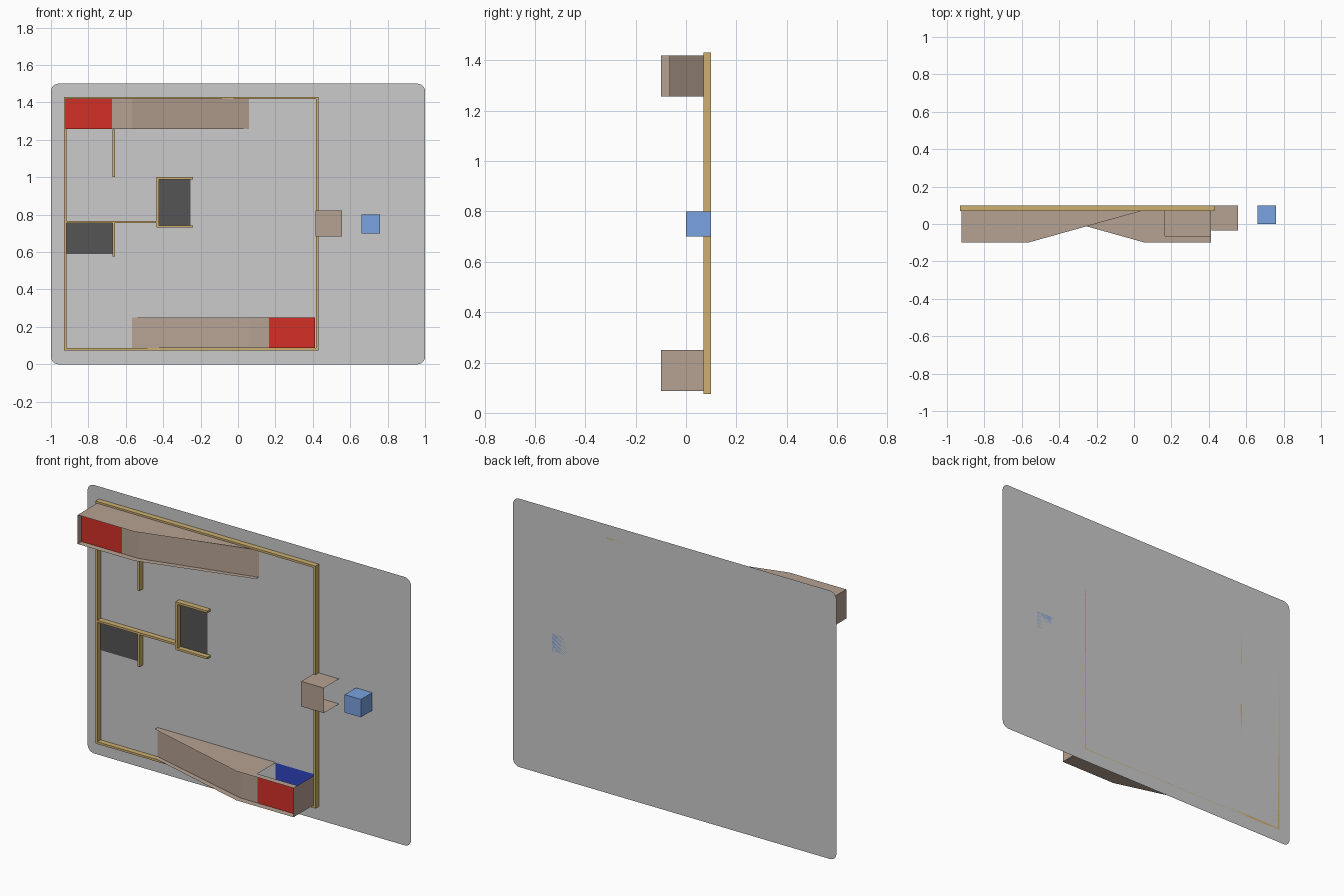
import bpy, math
from mathutils import Vector

if "Cube" in bpy.data.objects:
    bpy.data.objects.remove(bpy.data.objects["Cube"])


def mat(name, r, g, b):
    m = bpy.data.materials.new(name)
    m.diffuse_color = (r, g, b, 1)
    m.use_nodes = True
    m.node_tree.nodes["Principled BSDF"].inputs["Base Color"].default_value = m.diffuse_color
    return m


WOOD = mat("wood", 0.62, 0.44, 0.17)
CARD = mat("card", 0.47, 0.36, 0.29)
RED = mat("red", 0.65, 0.03, 0.02)
BLUE_PANEL = mat("deep_blue", 0.03, 0.06, 0.55)
BLUE = mat("light_blue", 0.19, 0.36, 0.75)
DARK = mat("dark_grey", 0.09, 0.09, 0.09)


def mesh(name, verts, faces, material=None):
    me = bpy.data.meshes.new(name)
    me.from_pydata(verts, [], faces)
    me.update()
    ob = bpy.data.objects.new(name, me)
    bpy.context.collection.objects.link(ob)
    if material:
        me.materials.append(material)
    return ob


def box(name, x0, x1, y0, y1, z0, z1, material):
    v = [(x, y, z) for x in (x0, x1) for y in (y0, y1) for z in (z0, z1)]
    f = [(0, 1, 3, 2), (4, 6, 7, 5), (0, 4, 5, 1), (2, 3, 7, 6), (0, 2, 6, 4), (1, 5, 7, 3)]
    return mesh(name, v, f, material)


def panel(name, x0, x1, z0, z1, y, material):
    return mesh(name, [(x0, y, z0), (x1, y, z0), (x1, y, z1), (x0, y, z1)],
                [(0, 1, 2, 3)], material)


# Backboard: thin sheet with rounded corners
R = 0.04
outline = []
for i, (cx, cz) in enumerate([(1 - R, 1.5 - R), (-1 + R, 1.5 - R), (-1 + R, R), (1 - R, R)]):
    for k in range(7):
        a = math.pi / 2 * (i + k / 6)
        outline.append((cx + R * math.cos(a), 0.1, cz + R * math.sin(a)))
mesh("backboard", outline, [list(range(len(outline)))[::-1]])

# Low wooden walls: x0, x1, z0, z1
T = 0.012
walls = {
    "frame_left": (-0.93, -0.93 + T, 0.075, 1.43),
    "frame_right": (0.43 - T, 0.43, 0.075, 1.43),
    "frame_top": (-0.93 + T, 0.43 - T, 1.43 - T, 1.43),
    "frame_bottom": (-0.93 + T, 0.43 - T, 0.075, 0.075 + T),
    "upper_stub_wall": (-0.67, -0.67 + T, 1.0, 1.255),
    "lower_stub_wall": (-0.67, -0.67 + T, 0.575, 0.755),
    "middle_wall": (-0.93 + T, -0.435, 0.755, 0.755 + T),
    "bay_back_wall": (-0.435, -0.435 + T, 0.73, 1.0),
    "bay_top_wall": (-0.435 + T, -0.24, 1.0 - T, 1.0),
    "bay_bottom_wall": (-0.435 + T, -0.24, 0.73, 0.73 + T),
}
for name, (x0, x1, z0, z1) in walls.items():
    box(name, x0, x1, 0.07, 0.1, z0, z1, WOOD)

# Dark marker panels on the board
panel("bay_marker", -0.423, -0.255, 0.742, 0.988, 0.097, DARK)
panel("lower_marker", -0.918, -0.665, 0.59, 0.755, 0.097, DARK)


# Covered ramps: lower one as drawn, upper one turned half a circle about the frame centre
def ramp(prefix, turned):
    def place(points):
        return [(-0.508 - x, y, 1.507 - z) if turned else (x, y, z) for x, y, z in points]

    def part(name, points, faces, material=CARD):
        mesh(prefix + name, place(points), faces, material)

    zb, zt, xe, xo, xs, xt = 0.087, 0.25, 0.413, 0.165, 0.06, -0.567
    yf, yp, yb = -0.1, -0.065, 0.1
    # closed side flange
    flange = [(xe, yf), (xe, yb), (xt, yb), (xt, 0.075), (xs, yf)]
    part("outer_flange", [(x, y, zb) for x, y in flange], [range(5)])
    # opposite flange with a rectangular opening
    notched = [(xe, yf), (xe, yp), (xo, yp), (xo, yb), (xt, yb), (xt, 0.075), (xs, yf)]
    part("notched_flange", [(x, y, zt) for x, y in notched], [range(7)])
    # recessed, bent front sheet
    path = [(xo, yp), (xs, yp), (xt, yb)]
    part("front_sheet", [(x, y, z) for x, y in path for z in (zb, zt)],
         [(0, 1, 3, 2), (2, 3, 5, 4)])
    part("end_plate", [(xe, yf, zb), (xe, yb, zb), (xe, yb, zt), (xe, yf, zt)], [range(4)])
    # coloured front and back panels
    for name, y, m in (("front_panel", yp, RED), ("back_panel", 0.096, BLUE_PANEL)):
        part(name, [(xo, y, zb), (xe, y, zb), (xe, y, zt), (xo, y, zt)], [range(4)], m)


ramp("lower_ramp_", False)
ramp("upper_ramp_", True)

# Small open sleeve: top, front and bottom sheets
profile = [(0.1, 0.822), (-0.035, 0.822), (-0.035, 0.682), (0.1, 0.682)]
mesh("open_sleeve", [(x, y, z) for y, z in profile for x in (0.415, 0.555)],
     [(i, i + 1, i + 3, i + 2) for i in (0, 2, 4)], CARD)

# Loose block
box("block", 0.66, 0.76, 0.0, 0.1, 0.70, 0.80, BLUE)
